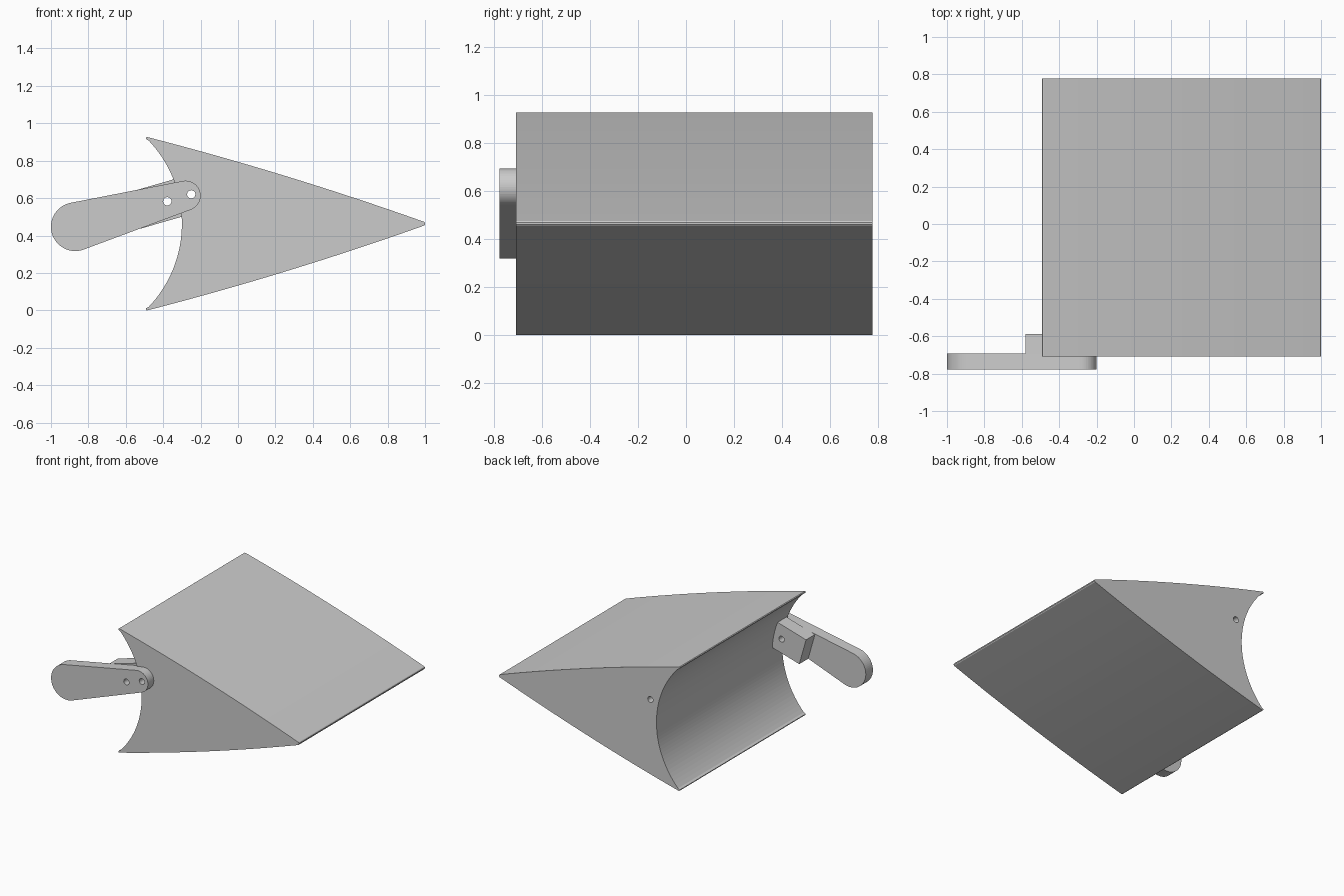
import bpy
from math import sin, cos, pi, sqrt, atan2, acos

if "Cube" in bpy.data.objects:
    bpy.data.objects.remove(bpy.data.objects["Cube"])


def circle(cx, cz, r, a0=0.0, a1=2 * pi, n=24):
    """Points along an arc, end point included."""
    return [(cx + r * cos(a0 + (a1 - a0) * i / n), cz + r * sin(a0 + (a1 - a0) * i / n))
            for i in range(n + 1)]


def plate(name, outline, y0, y1, holes=()):
    """Extrude an XZ outline with round holes between y0 and y1."""
    cu = bpy.data.curves.new(name, 'CURVE')
    cu.dimensions = '2D'
    cu.fill_mode = 'BOTH'
    cu.extrude = (y1 - y0) / 2
    for loop in [outline] + [circle(x, z, 0.022)[:-1] for x, z in holes]:
        sp = cu.splines.new('POLY')
        sp.points.add(len(loop) - 1)
        for p, (x, z) in zip(sp.points, loop):
            p.co = (x, z, 0, 1)
        sp.use_cyclic_u = True
        sp.use_smooth = False
    ob = bpy.data.objects.new(name, cu)
    bpy.context.collection.objects.link(ob)
    ob.location.y = (y0 + y1) / 2
    ob.rotation_euler.x = pi / 2
    bpy.ops.object.select_all(action='DESELECT')
    ob.select_set(True)
    bpy.context.view_layer.objects.active = ob
    bpy.ops.object.convert(target='MESH')
    return bpy.context.object


MID = 0.463                     # height of the wedge's symmetry line
ARC_X, ARC_R = -0.946, 0.646    # concave rear face
PIN_A, PIN_B = (-0.25, 0.62), (-0.378, 0.583)


def arc_x(z):
    return ARC_X + sqrt(ARC_R ** 2 - (z - MID) ** 2)


# Wedge body: bulged upper edge, mirrored below, concave rear
upper = []
for i in range(17):
    t = i / 16
    upper.append((0.995 - 1.475 * t, 0.010 + 0.452 * t + 0.018 * 4 * t * (1 - t)))
tip = [(1.0, 0.004)]
corner = [(-0.488, 0.463), (-0.493, 0.459), (-0.493, 0.453)]
half = tip + upper + corner
rear = [(arc_x(MID + d), d) for d in [0.445 - 0.89 * i / 40 for i in range(41)]]
outline = half + rear + [(x, -z) for x, z in reversed(half)]
plate("wedge_body", [(x, MID + z) for x, z in outline], -0.708, 0.777, [PIN_A])

# Lever arm: tangent hull of a large and a small round end
bx, bz, br = -0.87, 0.447, 0.13
sx, sz, sr = -0.28, 0.613, 0.08
ang = atan2(sz - bz, sx - bx)
spread = acos((br - sr) / sqrt((sx - bx) ** 2 + (sz - bz) ** 2))
arm = circle(bx, bz, br, ang + spread, ang + 2 * pi - spread, 32)
arm += circle(sx, sz, sr, ang - spread, ang + spread, 24)
plate("lever_arm", arm, -0.777, -0.693, [PIN_A, PIN_B])

# Stop block behind the arm, ending on the concave face
block = [(-0.58, 0.632), (-0.524, 0.436)]
block += [(arc_x(z), z) for z in [0.5 + 0.2 * i / 8 for i in range(9)]]
plate("stop_block", block, -0.693, -0.588, [PIN_B])
